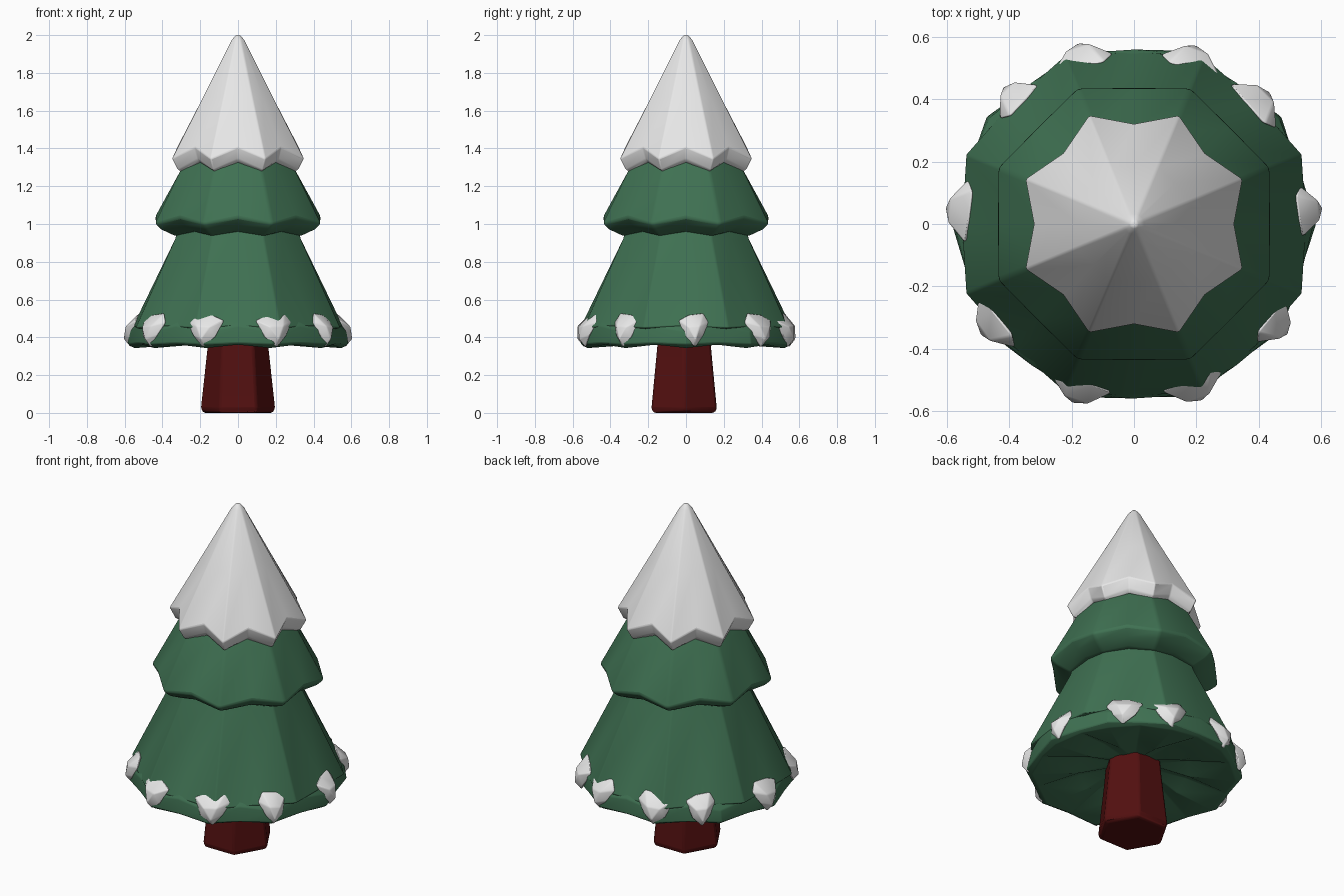
import bpy, bmesh, math
from math import cos, sin, radians, pi

cube = bpy.data.objects.get("Cube")
if cube:
    bpy.data.objects.remove(cube, do_unlink=True)


def material(name, rgb):
    m = bpy.data.materials.new(name)
    m.use_nodes = True
    m.diffuse_color = (*rgb, 1)
    m.node_tree.nodes["Principled BSDF"].inputs["Base Color"].default_value = (*rgb, 1)
    return m


GREEN = material("pine green", (0.05, 0.165, 0.085))
SNOW = material("snow white", (0.8, 0.8, 0.8))
BARK = material("red brown bark", (0.085, 0.005, 0.005))


def finish(name, bm, mat, bevel=0.012, angle=50):
    bmesh.ops.recalc_face_normals(bm, faces=bm.faces)
    mesh = bpy.data.meshes.new(name)
    bm.to_mesh(mesh)
    bm.free()
    mesh.materials.append(mat)
    obj = bpy.data.objects.new(name, mesh)
    bpy.context.collection.objects.link(obj)
    if bevel:
        mod = obj.modifiers.new("soft edges", "BEVEL")
        mod.width = bevel
        mod.segments = 2
        mod.angle_limit = radians(25)
    bpy.ops.object.select_all(action="DESELECT")
    obj.select_set(True)
    bpy.context.view_layer.objects.active = obj
    bpy.ops.object.shade_smooth_by_angle(angle=radians(angle))
    return obj


def loft(name, sides, turn, rings, mat, **kw):
    """Stack rings; each is (corner radius, corner z, between radius, between z)."""
    bm = bmesh.new()
    rows = []
    for ring in rings:
        row = []
        for i in range(sides):
            r, z = ring[2:] if i % 2 else ring[:2]
            a = radians(turn) + 2 * pi * i / sides
            row.append(bm.verts.new((r * cos(a), r * sin(a), z)))
        rows.append(row)
    for low, high in zip(rows, rows[1:]):
        for i in range(sides):
            j = (i + 1) % sides
            bm.faces.new((low[i], low[j], high[j], high[i]))
    bm.faces.new(rows[0])
    bm.faces.new(rows[-1])
    return finish(name, bm, mat, **kw)


def even(r, z):
    return (r, z, r, z)


def octagon(r, z):
    # points halfway between corners stay on the straight edge
    return (r, z, r * cos(pi / 8), z)


# Trunk
trunk = loft("trunk", 6, 0, [even(0.185, 0), even(0.2, 0.02), even(0.165, 0.34), even(0.155, 0.45)],
             BARK, angle=35)
trunk.location.y = -0.01

# Lower tier: cone, then a fluted skirt with a pleated underside
loft("lower_branches", 16, 22.5,
     [octagon(0.53, 0.44), (0.585, 0.45, 0.555, 0.46), octagon(0.36, 0.92), octagon(0.33, 1.02)],
     GREEN, bevel=0.008)
loft("lower_skirt", 20, 0,
     [even(0.12, 0.42), (0.3, 0.36, 0.3, 0.41), (0.55, 0.343, 0.53, 0.36),
      (0.585, 0.365, 0.555, 0.37), (0.575, 0.43, 0.56, 0.46), (0.5, 0.54, 0.5, 0.54)],
     GREEN, bevel=0.006)

# Middle tier with an overhanging wavy lip
loft("middle_branches", 16, 22.5,
     [octagon(0.3, 0.96), (0.36, 0.935, 0.335, 0.96), (0.44, 0.97, 0.4, 0.99),
      (0.475, 1.0, 0.44, 1.035), octagon(0.325, 1.29), octagon(0.28, 1.37)], GREEN)

# Snow cap: star-shaped hem folding under
loft("snow_cap", 16, 22.5,
     [even(0.26, 1.33), (0.315, 1.275, 0.285, 1.325), (0.345, 1.285, 0.3, 1.345),
      (0.378, 1.345, 0.322, 1.405), octagon(0.2, 1.67), octagon(0.035, 1.975), octagon(0.012, 2.0)],
     SNOW, bevel=0.008)


# Snow clumps: folded diamonds around the lower rim, as (sideways, out, up)
OUTLINE = [(-0.1, 0.535, 0.49), (-0.03, 0.53, 0.52), (0.07, 0.525, 0.53),
           (0.105, 0.54, 0.48), (0.065, 0.57, 0.41), (0.01, 0.57, 0.345), (-0.06, 0.57, 0.40)]
RIDGE = [(-0.035, 0.595, 0.455), (0.04, 0.595, 0.46), (0.01, 0.607, 0.39)]
ANGLES = [4, 45, 70, 108, 133, 176, 215, 252, 290, 325]
for n, deg in enumerate(ANGLES):
    bm = bmesh.new()
    a = radians(deg)
    flip = -1 if n % 2 else 1
    size = 0.8 if n in (0, 4, 9) else 1.0
    for u, out, z in OUTLINE + RIDGE + [(0, 0.5, 0.45)]:
        u *= flip * size
        bm.verts.new((out * cos(a) - u * sin(a), out * sin(a) + u * cos(a), z))
    bmesh.ops.convex_hull(bm, input=bm.verts)
    loose = [v for v in bm.verts if not v.link_faces]
    bmesh.ops.delete(bm, geom=loose, context="VERTS")
    finish(f"snow_clump_{n + 1}", bm, SNOW, bevel=0.006, angle=40)
